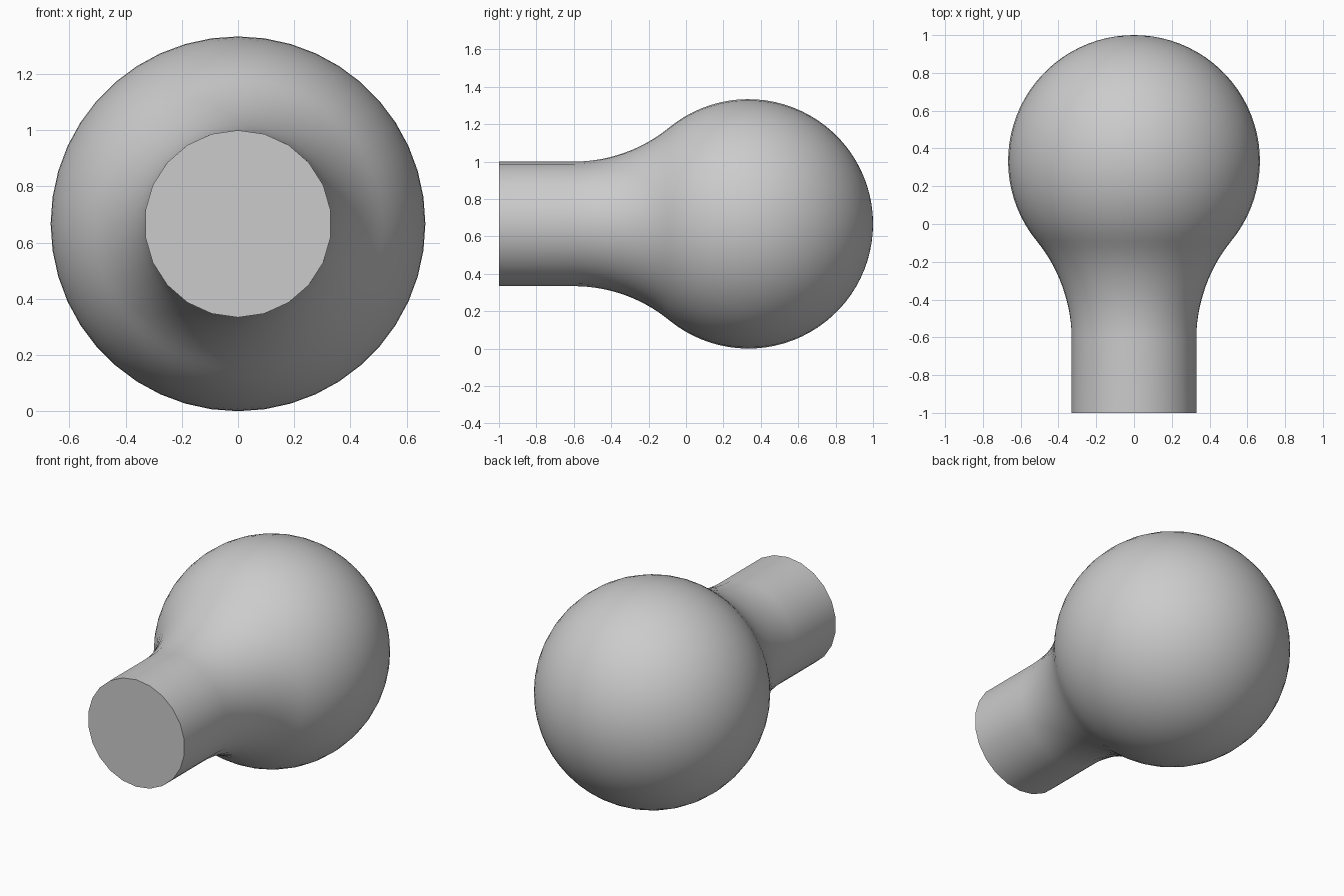
import bpy
import bmesh
from math import sin, cos, pi, atan2, sqrt, radians

if "Cube" in bpy.data.objects:
    bpy.data.objects.remove(bpy.data.objects["Cube"], do_unlink=True)

SIDES = 44            # around the ball; the stem has half as many facets
BALL_R = 0.6667
BALL_Y = 1 - BALL_R
STEM_R = 0.333
NECK_Y = -0.6         # where the stem starts to flare

# Neck fillet: an arc tangent to both the stem and the ball
reach = BALL_Y - NECK_Y
fillet = (reach**2 + STEM_R**2 - BALL_R**2) / (2 * (BALL_R - STEM_R))
lift = STEM_R + fillet
sweep = atan2(reach, lift)

# Profile entries: distance along the axis, radius, facet strength
profile = [(-1, STEM_R, 1)]
for i in range(15):
    a = sweep * i / 14
    profile.append((NECK_Y + fillet * sin(a), lift - fillet * cos(a), max(0, 1 - i / 6)))
start = pi / 2 + sweep
start = atan2(lift, -reach)
for i in range(1, 30):
    a = start * (1 - i / 30)
    profile.append((BALL_Y + BALL_R * cos(a), BALL_R * sin(a), 0))

# Turn the profile into rings around the y axis
bm = bmesh.new()
rings = []
for y, r, facet in profile:
    ring = []
    for k in range(SIDES):
        a = 2 * pi * k / SIDES
        flat = 1 - facet * (1 - cos(2 * pi / SIDES)) * (k % 2)
        ring.append(bm.verts.new((r * flat * sin(a), y, BALL_R - r * flat * cos(a))))
    rings.append(ring)

for lower, upper in zip(rings, rings[1:]):
    for k in range(SIDES):
        n = (k + 1) % SIDES
        bm.faces.new((lower[k], lower[n], upper[n], upper[k]))

# Flat stem end and the rounded back of the ball
bm.faces.new(rings[0])
pole = bm.verts.new((0, 1, BALL_R))
for k in range(SIDES):
    bm.faces.new((rings[-1][k], rings[-1][(k + 1) % SIDES], pole))
bmesh.ops.recalc_face_normals(bm, faces=bm.faces)

mesh = bpy.data.meshes.new("ball_with_stem")
bm.to_mesh(mesh)
bm.free()
knob = bpy.data.objects.new("ball_with_stem", mesh)
bpy.context.collection.objects.link(knob)

# Plain grey
grey = bpy.data.materials.new("light_grey")
grey.use_nodes = True
colour = (0.6, 0.6, 0.6, 1)
grey.diffuse_color = colour
grey.node_tree.nodes["Principled BSDF"].inputs["Base Color"].default_value = colour
mesh.materials.append(grey)

bpy.ops.object.select_all(action="DESELECT")
knob.select_set(True)
bpy.context.view_layer.objects.active = knob
bpy.ops.object.shade_smooth_by_angle(angle=radians(35))
